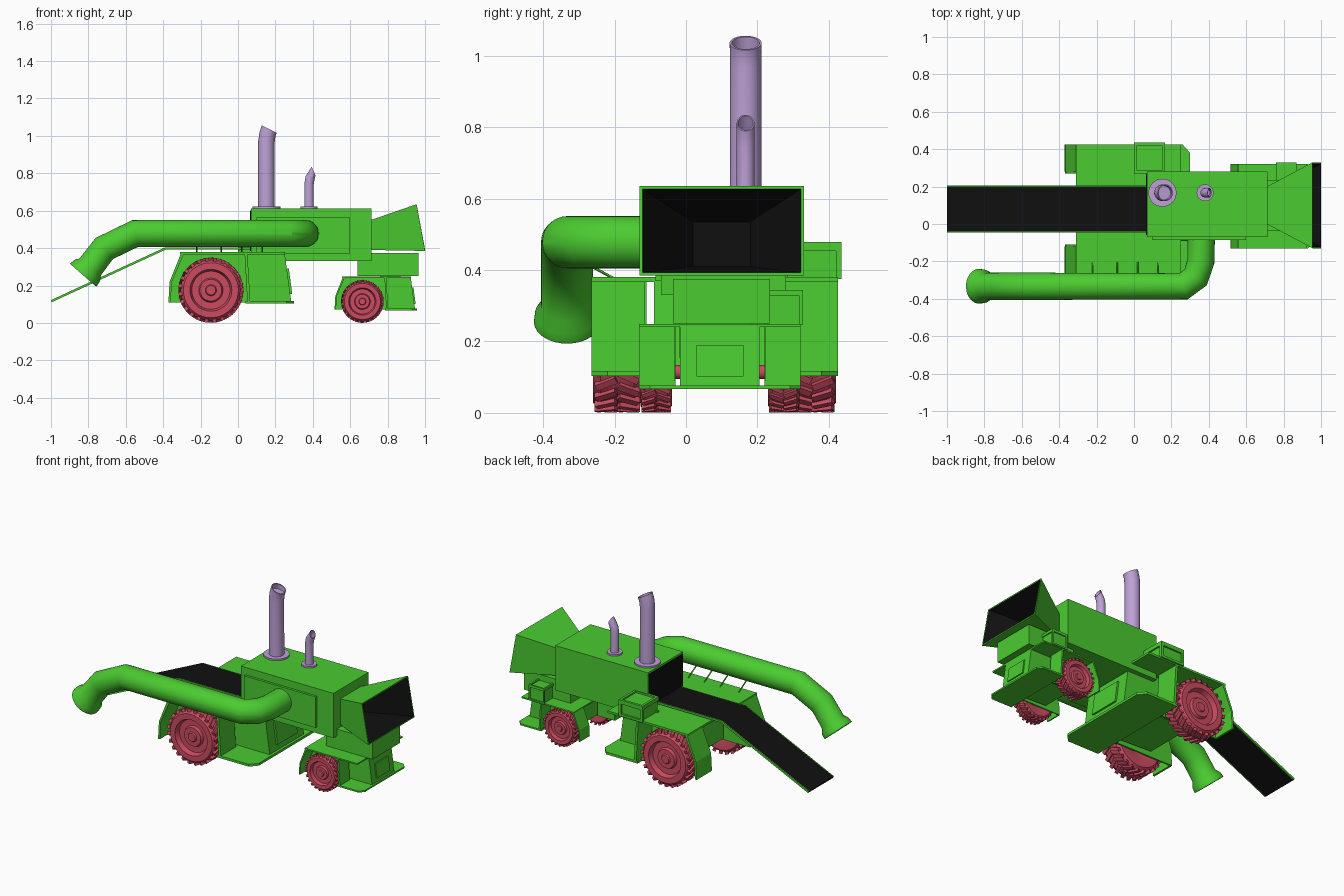
import bpy, bmesh
from math import pi, radians
from mathutils import Matrix, Vector as V

if "Cube" in bpy.data.objects:
    bpy.data.objects.remove(bpy.data.objects["Cube"])


def material(name, c):
    m = bpy.data.materials.new(name)
    m.diffuse_color = (*c, 1)
    m.use_nodes = True
    m.node_tree.nodes["Principled BSDF"].inputs["Base Color"].default_value = m.diffuse_color
    return m


GREEN = material("green_paint", (0.07, 0.60, 0.03))
RED = material("red_wheel", (0.60, 0.07, 0.12))
PURPLE = material("purple_pipe", (0.52, 0.36, 0.68))
BLACK = material("black_rubber", (0.005, 0.005, 0.005))
I = Matrix.Identity(4)


def finish(name, bm, mats, M=I, smooth=False):
    bmesh.ops.recalc_face_normals(bm, faces=bm.faces)
    bm.transform(M)
    me = bpy.data.meshes.new(name)
    bm.to_mesh(me)
    bm.free()
    ob = bpy.data.objects.new(name, me)
    bpy.context.collection.objects.link(ob)
    for m in mats:
        me.materials.append(m)
    if smooth:
        bpy.ops.object.select_all(action='DESELECT')
        ob.select_set(True)
        bpy.context.view_layer.objects.active = ob
        bpy.ops.object.shade_smooth_by_angle(angle=radians(35))
    return ob


def prism(name, pts, a, b, mat, M=I, axis='y'):
    """Extrude an xz profile along y, or an xy profile along z."""
    bm = bmesh.new()
    put = (lambda p, h: (p[0], h, p[1])) if axis == 'y' else (lambda p, h: (p[0], p[1], h))
    lo = [bm.verts.new(put(p, a)) for p in pts]
    hi = [bm.verts.new(put(p, b)) for p in pts]
    bm.faces.new(lo)
    bm.faces.new(hi)
    for i in range(len(pts)):
        j = (i + 1) % len(pts)
        bm.faces.new((lo[i], lo[j], hi[j], hi[i]))
    return finish(name, bm, [mat], M)


def box(name, x, y, z, mat, M=I):
    return prism(name, [(x[0], z[0]), (x[1], z[0]), (x[1], z[1]), (x[0], z[1])], *y, mat, M)


def add_rings(bm, rings, seg):
    """Skin circles given as (centre, normal, radius), capped at both ends."""
    t = V(rings[0][1]).normalized()
    u, prev = t.orthogonal().normalized(), None
    for c, n, r in rings:
        n = V(n).normalized()
        u = t.rotation_difference(n) @ u
        t, w = n, n.cross(u)
        ring = [bm.verts.new(V(c) + r * (Matrix.Rotation(2 * pi * k / seg, 3, n) @ u)) for k in range(seg)]
        if prev:
            for k in range(seg):
                j = (k + 1) % seg
                bm.faces.new((prev[k], prev[j], ring[j], ring[k]))
        else:
            bm.faces.new(ring)
        prev = ring
    bm.faces.new(prev)


def tube(name, pts, radii, mat, end_normal=None, seg=32):
    """Pipe along a path with a hollow mouth at its last point."""
    pts = [V(p) for p in pts]
    dirs = [(b - a).normalized() for a, b in zip(pts, pts[1:])]
    ns = [dirs[0]] + [a + b for a, b in zip(dirs, dirs[1:])] + [V(end_normal or dirs[-1])]
    rings = list(zip(pts, ns, radii))
    inner = [(c, n, r * 0.86) for c, n, r in rings[:-3:-1]]
    bm = bmesh.new()
    add_rings(bm, rings + inner, seg)
    return finish(name, bm, [mat], smooth=True)


def disc(name, profile, loc, axis, mat, M=I, seg=32):
    bm = bmesh.new()
    add_rings(bm, [(V(loc) + V(axis) * h, axis, r) for r, h in profile], seg)
    return finish(name, bm, [mat], M, True)


def wheel(name, loc, side, M):
    # tyre, rim and hub as one turned profile
    prof = [(.05, .02), (.09, 0), (.145, 0), (.162, .02), (.162, .115), (.147, .135), (.112, .135),
            (.102, .105), (.065, .105), (.058, .122), (.03, .122), (.025, .13)]
    bm = bmesh.new()
    add_rings(bm, [((0, side * h, 0), (0, side, 0), r) for r, h in prof], 40)
    # chevron tread blocks
    for k in range(24):
        for half in (-1, 1):
            A = Matrix.Rotation(2 * pi * (k + half * .25) / 24, 4, 'Y')
            A = A @ Matrix.Translation((0, side * (.0675 + half * .031), .164))
            A = A @ Matrix.Rotation(half * radians(25), 4, 'Z') @ Matrix.Diagonal((.02, .062, .018, 1))
            bmesh.ops.create_cube(bm, size=1, matrix=A)
    finish(name, bm, [RED], M @ Matrix.Translation(loc), True)


def carriage(tag, M, seat_z):
    n = lambda part: f"{tag}_{part}"
    # deck, hood block and stepped floor
    box(n("deck"), (-.31, .25), (-.265, .425), (.367, .38), GREEN, M)
    prism(n("hood"), [(-.2, .13), (.285, .11), (.25, .37), (-.2, .37)], -.09, .25, GREEN, M)
    prism(n("floor"), [(.04, -.265), (.26, -.265), (.3, -.22), (.3, .38), (.26, .425), (.04, .425)],
          .103, .118, GREEN, M, 'z')
    prism(n("hood_panel"), [(.278, .155), (.29, .155), (.272, .29), (.26, .29)], -.02, .18, GREEN, M)
    disc(n("axle"), [(.03, -.3), (.03, .3)], (-.145, .08, .175), (0, 1, 0), RED, M)
    arch = [(-.372, .11), (-.366, .22), (-.302, .38), (-.29, .368), (-.354, .218), (-.36, .11)]
    wall = [(-.37, .11), (-.364, .22), (-.3, .375), (.04, .375), (.06, .11)]
    for s, word in ((-1, "right"), (1, "left")):
        y = lambda d: .08 + s * d
        # rear flap, inner arch wall and front arch wall around each wheel
        prism(n(word + "_fender"), arch, y(.2), y(.345), GREEN, M)
        prism(n(word + "_arch_wall"), wall, y(.19), y(.2), GREEN, M)
        prism(n(word + "_arch_front"), [(.035, .375), (.05, .375), (.066, .11), (.05, .11)],
              y(.195), y(.345), GREEN, M)
        wheel(n(word + "_wheel"), (-.145, y(.205), .175), s, M)
    # driver seat box with a raised frame round its panels
    z0, z1 = .375, seat_z
    box(n("seat_box"), (.01, .155), (.27, .425), (z0, z1 - .01), GREEN, M)
    for i, yy in enumerate(((.27, .285), (.42, .435))):
        box(n(f"seat_rim_{i}"), (0, .165), yy, (z1 - .025, z1), GREEN, M)
        box(n(f"seat_base_rim_{i}"), (0, .165), yy, (z0, z0 + .015), GREEN, M)
    for i, xx in enumerate(((0, .015), (.15, .165))):
        box(n(f"seat_side_rim_{i}"), xx, (.27, .435), (z1 - .025, z1), GREEN, M)
        box(n(f"seat_post_{i}"), xx, (.42, .435), (z0, z1), GREEN, M)


# large carriage and its smaller copy
carriage("big", I, .478)
carriage("small", Matrix.Translation((.665, .095, 0)) @ Matrix.Scale(.655, 4)
         @ Matrix.Translation((.145, -.08, 0)), .525)

# main body with side panel and dark outlet
box("body", (.07, .715), (-.07, .28), (.33, .612), GREEN)
box("body_side_panel", (.1, .6), (-.085, -.06), (.37, .565), GREEN)
box("body_outlet", (.064, .08), (-.06, .27), (.385, .6), BLACK)
box("neck", (.64, .965), (-.037, .235), (.25, .375), GREEN)

# intake hopper: green outside, black inside
bm = bmesh.new()
sections = [(.71, .71, 0, .2, .39, .55), (1.0, .955, -.13, .33, .385, .635),
            (1.0, .955, -.122, .322, .393, .627), (.75, .75, .02, .18, .41, .535)]
loops = [[bm.verts.new(p) for p in ((xb, y0, z0), (xb, y1, z0), (xt, y1, z1), (xt, y0, z1))]
         for xb, xt, y0, y1, z0, z1 in sections]
bm.faces.new(loops[0])
for i in range(3):
    for k in range(4):
        j = (k + 1) % 4
        f = bm.faces.new((loops[i][k], loops[i][j], loops[i + 1][j], loops[i + 1][k]))
        f.material_index = int(i == 2)
bm.faces.new(loops[3]).material_index = 1
finish("hopper", bm, [GREEN, BLACK])

# conveyor belt with green side rails
belt = [(.08, .392), (.08, .404), (-.39, .404), (-1.0, .122), (-.995, .111), (-.387, .392)]
prism("belt", belt, -.04, .2, BLACK)
for i, y in enumerate((-.046, .2)):
    prism(f"belt_rail_{i}", belt, y, y + .006, GREEN)

# discharge pipe with flared mouth
py, pz = -.333, .478
tube("discharge_pipe", [(.36, -.06, pz), (.357, -.2, pz), (.33, -.285, pz), (.265, py, pz), (-.55, py, pz),
                        (-.715, py, .398), (-.79, py, .3), (-.808, py, .278), (-.828, py, .255)],
     [.073] * 7 + [.09, .093], GREEN)
# pipe struts
for i, x in enumerate((-.22, -.09, .02, .13)):
    bm = bmesh.new()
    add_rings(bm, [((x, -.2, .375), (0, -1, .5), .004), ((x, -.3, .43), (0, -1, .5), .004)], 6)
    finish(f"pipe_strut_{i}", bm, [GREEN])

# exhaust stacks with base flanges
tube("tall_stack", [(.152, .167, .61), (.152, .167, .97), (.158, .167, 1.01), (.167, .167, 1.036)],
     [.044, .044, .044, .045], PURPLE, (.5, 0, 1))
tube("short_stack", [(.38, .167, .61), (.38, .167, .745), (.386, .167, .778), (.404, .167, .812)],
     [.025] * 4, PURPLE, (1, 0, .45))
for word, x, r in (("tall", .152, .075), ("short", .38, .045)):
    disc(word + "_stack_flange", [(r, 0), (r, .012)], (x, .167, .61), (0, 0, 1), PURPLE)
